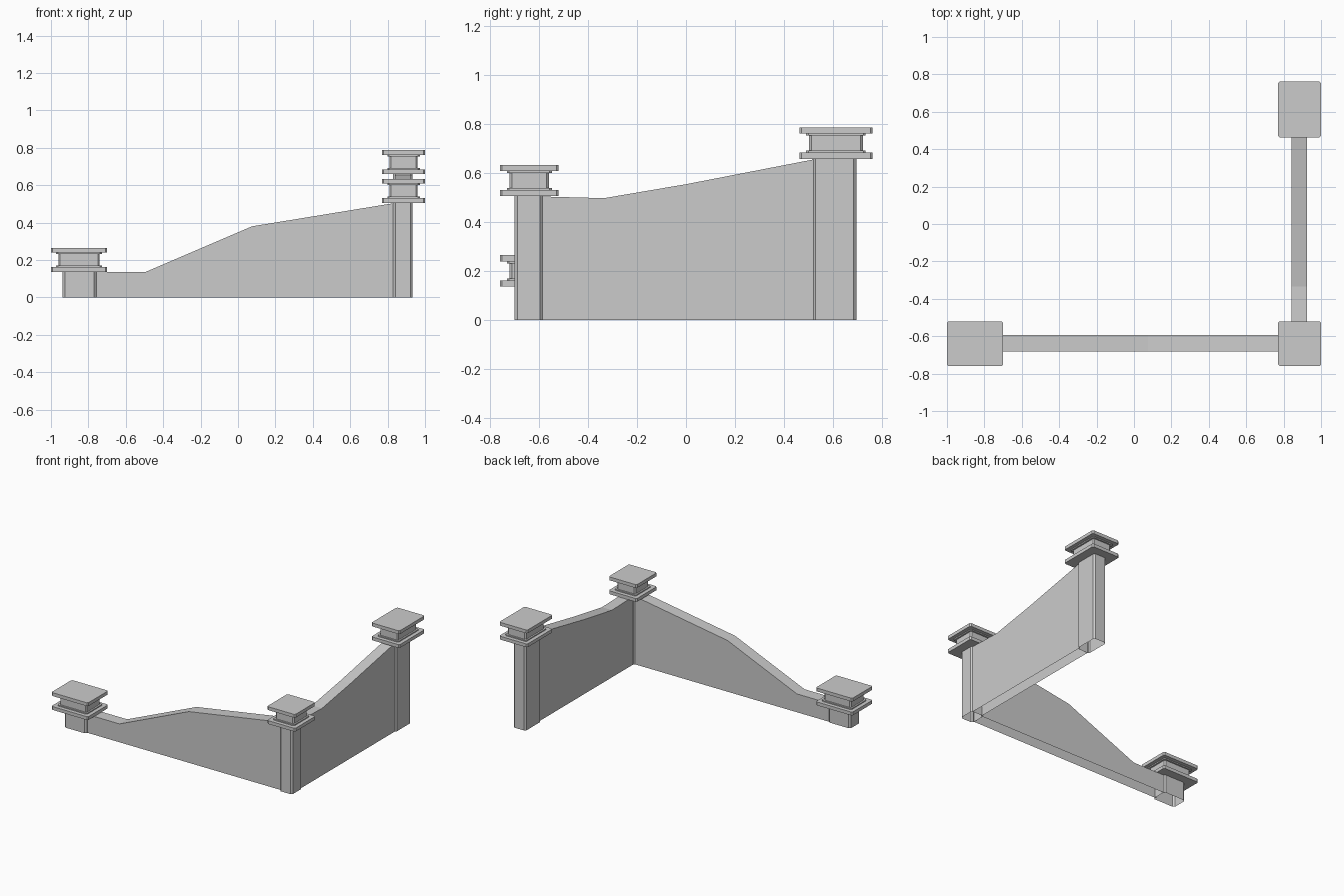
import bpy, bmesh

if "Cube" in bpy.data.objects:
    bpy.data.objects.remove(bpy.data.objects["Cube"])


def finish(bm, name):
    bmesh.ops.recalc_face_normals(bm, faces=bm.faces)
    mesh = bpy.data.meshes.new(name)
    bm.to_mesh(mesh)
    bm.free()
    obj = bpy.data.objects.new(name, mesh)
    bpy.context.collection.objects.link(obj)
    return obj


def ring(bm, box, z, inset, c):
    """Rectangle with chamfered corners at height z."""
    x0, x1, y0, y1 = box
    x0, x1, y0, y1 = x0 + inset, x1 - inset, y0 + inset, y1 - inset
    pts = [(x0 + c, y0), (x1 - c, y0), (x1, y0 + c), (x1, y1 - c),
           (x1 - c, y1), (x0 + c, y1), (x0, y1 - c), (x0, y0 + c)]
    return [bm.verts.new((x, y, z)) for x, y in pts]


def stack(name, box, levels, chamfer, closed):
    """Loft chamfered rectangles through (z, inset) levels."""
    bm = bmesh.new()
    rings = [ring(bm, box, z, i, chamfer) for z, i in levels]
    for a, b in zip(rings, rings[1:]):
        for k in range(8):
            n = (k + 1) % 8
            bm.faces.new((a[k], a[n], b[n], b[k]))
    if closed:
        bm.faces.new(rings[0][::-1])
        bm.faces.new(rings[-1])
    obj = finish(bm, name)
    if not closed:
        # open shell: make sure the sides face outwards
        if obj.data.polygons[0].normal.y > 0:
            obj.data.flip_normals()
    return obj


def wall(name, axis, profile, t0, t1):
    """Hollow wall shell, open underneath, with a sloping top."""
    bm = bmesh.new()

    def row(t, top):
        out = []
        for s, z in profile:
            p = (s, t) if axis == 'X' else (t, s)
            out.append(bm.verts.new((*p, z if top else 0)))
        return out

    rows = [row(t0, False), row(t0, True), row(t1, True), row(t1, False)]
    for a, b in zip(rows, rows[1:]):
        for k in range(len(profile) - 1):
            bm.faces.new((a[k], a[k + 1], b[k + 1], b[k]))
    obj = finish(bm, name)
    n = len(profile) - 1
    if obj.data.polygons[n].normal.z < 0:
        obj.data.flip_normals()
    return obj


# Stepped cap profile: (height above post, inset)
CAP = [(0, 0), (0.025, 0), (0.025, 0.028), (0.033, 0.028), (0.033, 0.040),
       (0.095, 0.040), (0.095, 0.028), (0.103, 0.028), (0.103, 0), (0.128, 0)]

# Posts: name, post footprint, cap footprint, post height
posts = [
    ("left", (-0.938, -0.757, -0.70, -0.584), (-1.0, -0.70, -0.76, -0.52), 0.137),
    ("corner", (0.829, 0.933, -0.70, -0.584), (0.77, 1.0, -0.76, -0.52), 0.506),
    ("back", (0.829, 0.933, 0.517, 0.697), (0.77, 1.0, 0.463, 0.762), 0.659),
]
for name, foot, cap, h in posts:
    stack(name + "_post", foot, [(0, 0), (h, 0)], 0.012, False)
    stack(name + "_cap", cap, [(h + z, i) for z, i in CAP], 0.009, True)

# Walls between the posts
wall("front_wall", 'X',
     [(-0.77, 0.136), (-0.495, 0.136), (0.075, 0.38), (0.84, 0.505)],
     -0.683, -0.593)
wall("side_wall", 'Y',
     [(-0.595, 0.505), (-0.335, 0.498), (0.0, 0.555), (0.53, 0.658)],
     0.842, 0.924)
